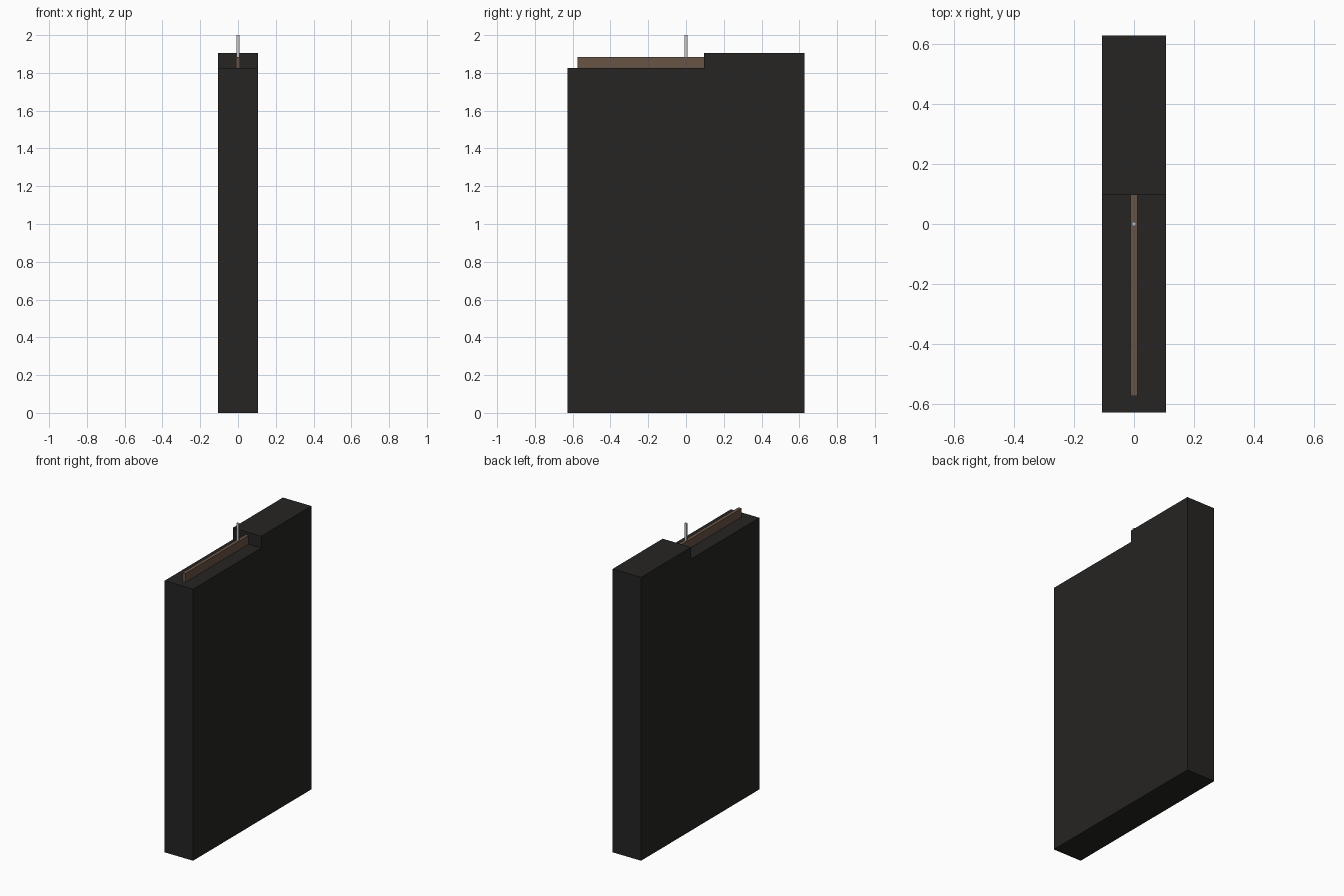
import bpy, bmesh

if "Cube" in bpy.data.objects:
    bpy.data.objects.remove(bpy.data.objects["Cube"])


def material(name, rgb):
    m = bpy.data.materials.new(name)
    m.diffuse_color = (*rgb, 1)
    m.use_nodes = True
    m.node_tree.nodes["Principled BSDF"].inputs["Base Color"].default_value = m.diffuse_color
    return m


def extrude_profile(name, profile, half_width, mat=None):
    """Extrude a (y, z) outline symmetrically along x."""
    bm = bmesh.new()
    face = bm.faces.new([bm.verts.new((-half_width, y, z)) for y, z in profile])
    new = bmesh.ops.extrude_face_region(bm, geom=[face])["geom"]
    verts = [v for v in new if isinstance(v, bmesh.types.BMVert)]
    bmesh.ops.translate(bm, verts=verts, vec=(2 * half_width, 0, 0))
    bmesh.ops.recalc_face_normals(bm, faces=bm.faces)
    mesh = bpy.data.meshes.new(name)
    bm.to_mesh(mesh)
    bm.free()
    obj = bpy.data.objects.new(name, mesh)
    bpy.context.collection.objects.link(obj)
    if mat:
        mesh.materials.append(mat)
    return obj


def rect(y0, y1, z0, z1):
    return [(y0, z0), (y1, z0), (y1, z1), (y0, z1)]


black = material("black", (0.019, 0.018, 0.017))
brown = material("brown", (0.14, 0.087, 0.06))

LENGTH, STEP_Y = 0.628, 0.096
LOW_Z, HIGH_Z, RAIL_Z = 1.825, 1.904, 1.884

# Slab body with a raised rear half
extrude_profile("body", [(-LENGTH, 0), (LENGTH, 0), (LENGTH, HIGH_Z),
                         (STEP_Y, HIGH_Z), (STEP_Y, LOW_Z), (-LENGTH, LOW_Z)],
                0.106, black)

# Thin rail running along the lower top
extrude_profile("top_rail", rect(-0.574, STEP_Y, LOW_Z, RAIL_Z), 0.0115, brown)

# Upright square pin on the rail
extrude_profile("pin", rect(-0.0075, 0.0075, RAIL_Z, 2.0), 0.0075)
